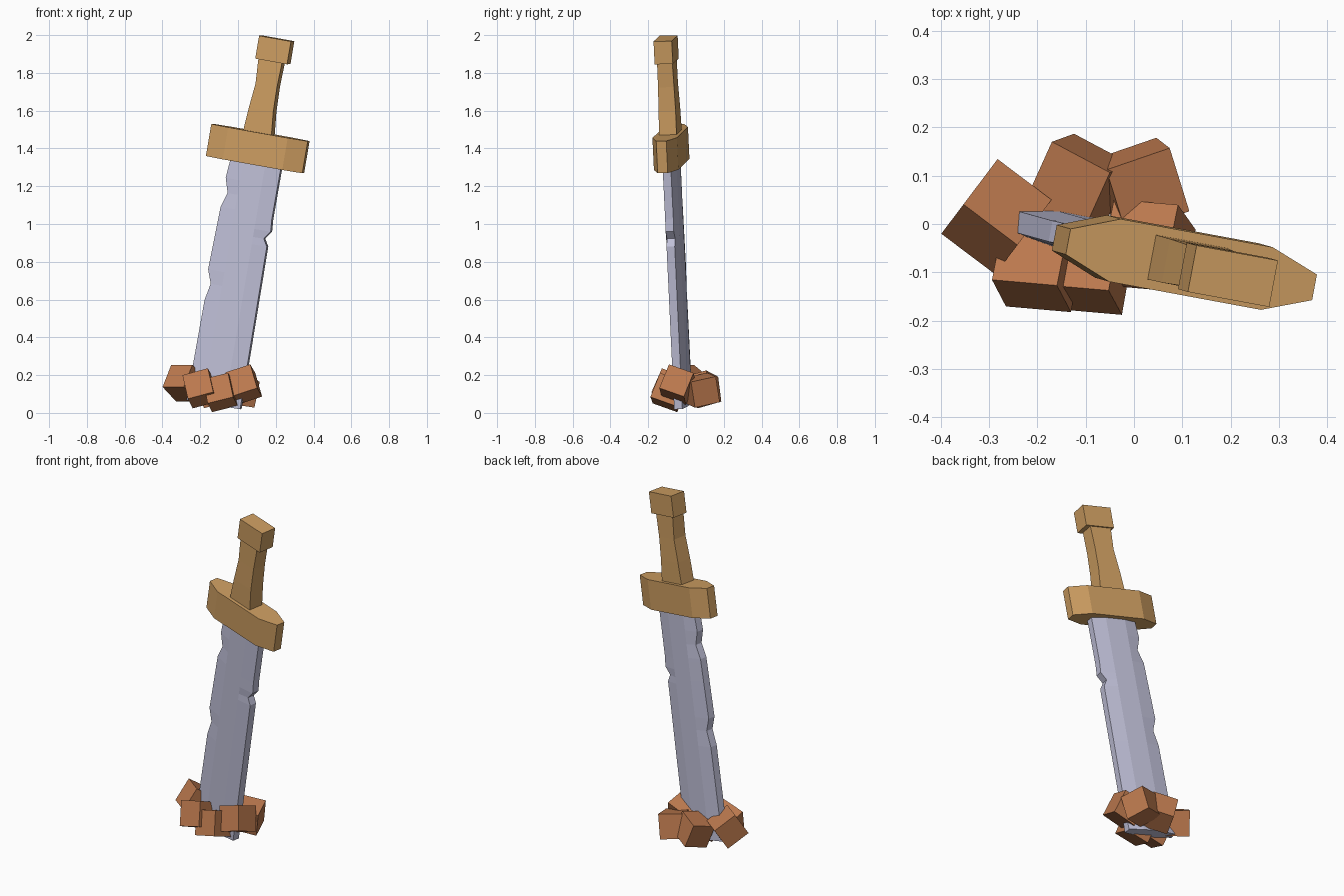
import bpy, bmesh
from math import radians
from mathutils import Matrix, Vector, Euler

if "Cube" in bpy.data.objects:
    bpy.data.objects.remove(bpy.data.objects["Cube"])


def material(name, rgb):
    m = bpy.data.materials.new(name)
    m.diffuse_color = (*rgb, 1)
    m.use_nodes = True
    m.node_tree.nodes["Principled BSDF"].inputs["Base Color"].default_value = m.diffuse_color
    return m


STEEL = material("pale steel", (0.53, 0.53, 0.69))
WOOD = material("golden wood", (0.61, 0.34, 0.12))
CLAY = material("brown clay", (0.50, 0.19, 0.076))

# leaning frame of the sword: w along the blade, u across it, v through it
w = Vector((0.17, -0.048, 1)).normalized()
u = Vector((0.97, -0.18, -0.17))
u = (u - w * u.dot(w)).normalized()
v = w.cross(u)
FRAME = Matrix((u, v, w)).transposed().to_4x4()
FRAME.translation = (-0.132, -0.013, 0)


def finish(name, bm, mat, matrix):
    bmesh.ops.recalc_face_normals(bm, faces=bm.faces)
    mesh = bpy.data.meshes.new(name)
    bm.to_mesh(mesh)
    bm.free()
    mesh.materials.append(mat)
    ob = bpy.data.objects.new(name, mesh)
    bpy.context.collection.objects.link(ob)
    ob.matrix_world = matrix
    return ob


def loft(name, sections, mat):
    """Skin a stack of (height, [(u, v), ...]) sections and cap both ends."""
    bm = bmesh.new()
    rings = [[bm.verts.new((x, y, h)) for x, y in pts] for h, pts in sections]
    n = len(rings[0])
    for a, b in zip(rings, rings[1:]):
        for i in range(n):
            j = (i + 1) % n
            bm.faces.new((a[i], a[j], b[j], b[i]))
    bm.faces.new(rings[0])
    bm.faces.new(rings[-1])
    return finish(name, bm, mat, FRAME)


def rect(l, r, d):
    return [(l, -d), (r, -d), (r, d), (l, d)]


def along(path, h):
    for (h0, a), (h1, b) in zip(path, path[1:]):
        if h0 <= h <= h1:
            return a + (b - a) * (h - h0) / (h1 - h0)


# blade with bevelled faces and chipped edges
left = [(0.045, -0.148), (0.583, -0.143), (0.673, -0.125), (0.746, -0.152),
        (1.084, -0.142), (1.162, -0.117), (1.24, -0.141), (1.40, -0.128)]
right = [(0.045, 0.144), (0.918, 0.139), (0.957, 0.116), (1.0, 0.146),
         (1.065, 0.141), (1.40, 0.143)]
E, H, F = 0.022, 0.037, 0.06
stations = []
for h in sorted({p[0] for p in left + right}):
    l, r = along(left, h), along(right, h)
    stations.append((h, [(l, -E), (-F, -H), (F, -H), (r, -E),
                         (r, E), (F, H), (-F, H), (l, E)]))
loft("blade", stations, STEEL)

# crossguard with tapered ends
guard = [(-0.265, -0.027), (-0.165, -0.066), (0.16, -0.066), (0.262, -0.027),
         (0.262, 0.027), (0.16, 0.066), (-0.165, 0.066), (-0.265, 0.027)]
loft("crossguard", [(1.335, guard), (1.507, guard)], WOOD)

# waisted grip
loft("grip", [(1.48, rect(-0.088, 0.070, 0.047)),
              (1.63, rect(-0.077, 0.056, 0.046)),
              (1.76, rect(-0.064, 0.053, 0.043)),
              (1.90, rect(-0.072, 0.058, 0.041))], WOOD)

# pommel block
block = rect(-0.087, 0.087, 0.049)
loft("pommel", [(1.89, block), (2.013, block)], WOOD)

# tumbled clay blocks around the blade tip: centre, rotation in degrees
blocks = [((-0.285, 0.015, 0.158), (-33, 0, -37)),
          ((-0.115, 0.085, 0.125), (15, -14, -28)),
          ((0.015, 0.080, 0.120), (12, 8, 19)),
          ((0.030, -0.045, 0.150), (-20, -18, -5)),
          ((-0.200, -0.085, 0.130), (-22, -15, -5)),
          ((-0.095, -0.092, 0.108), (-20, -14, -5))]
for i, (pos, rot) in enumerate(blocks):
    bm = bmesh.new()
    bmesh.ops.create_cube(bm, size=0.14)
    turn = Euler([radians(a) for a in rot]).to_matrix().to_4x4()
    finish(f"clay_block_{i + 1}", bm, CLAY, Matrix.Translation(pos) @ turn)
